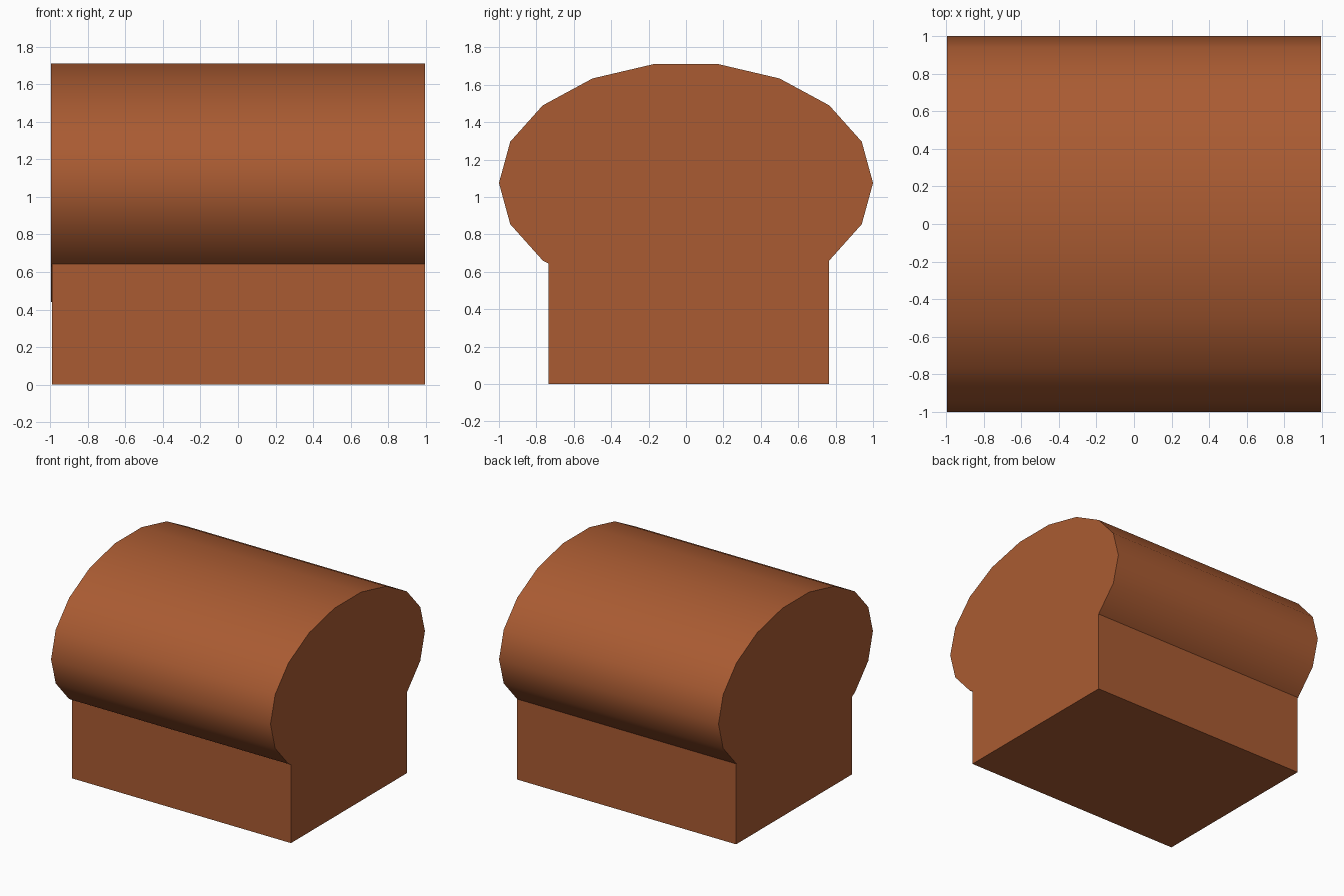
import bpy, math
from mathutils import Matrix

if "Cube" in bpy.data.objects:
    bpy.data.objects.remove(bpy.data.objects["Cube"])

brown = bpy.data.materials.new("warm brown")
brown.diffuse_color = (0.40, 0.105, 0.032, 1)
brown.use_nodes = True
brown.node_tree.nodes["Principled BSDF"].inputs["Base Color"].default_value = brown.diffuse_color

# Rectangular base, its top hidden inside the rounded lid
x0, x1, y0, y1, top = -0.99, 0.995, -0.735, 0.765, 0.93
bpy.ops.mesh.primitive_cube_add(size=1)
base = bpy.context.object
base.name = "base_block"
base.data.transform(Matrix.Translation(((x0 + x1) / 2, (y0 + y1) / 2, top / 2))
                    @ Matrix.Diagonal((x1 - x0, y1 - y0, top, 1)))
base.data.materials.append(brown)

# Eighteen-sided squashed cylinder lying along x
bpy.ops.mesh.primitive_cylinder_add(vertices=18, radius=1, depth=1.99)
lid = bpy.context.object
lid.name = "rounded_lid"
lid.data.transform(Matrix.Translation((0, 0, 1.075))
                   @ Matrix.Diagonal((1, 1, 0.645, 1))
                   @ Matrix.Rotation(math.radians(90), 4, 'Y'))
lid.data.materials.append(brown)
bpy.ops.object.shade_smooth_by_angle(angle=math.radians(40))
